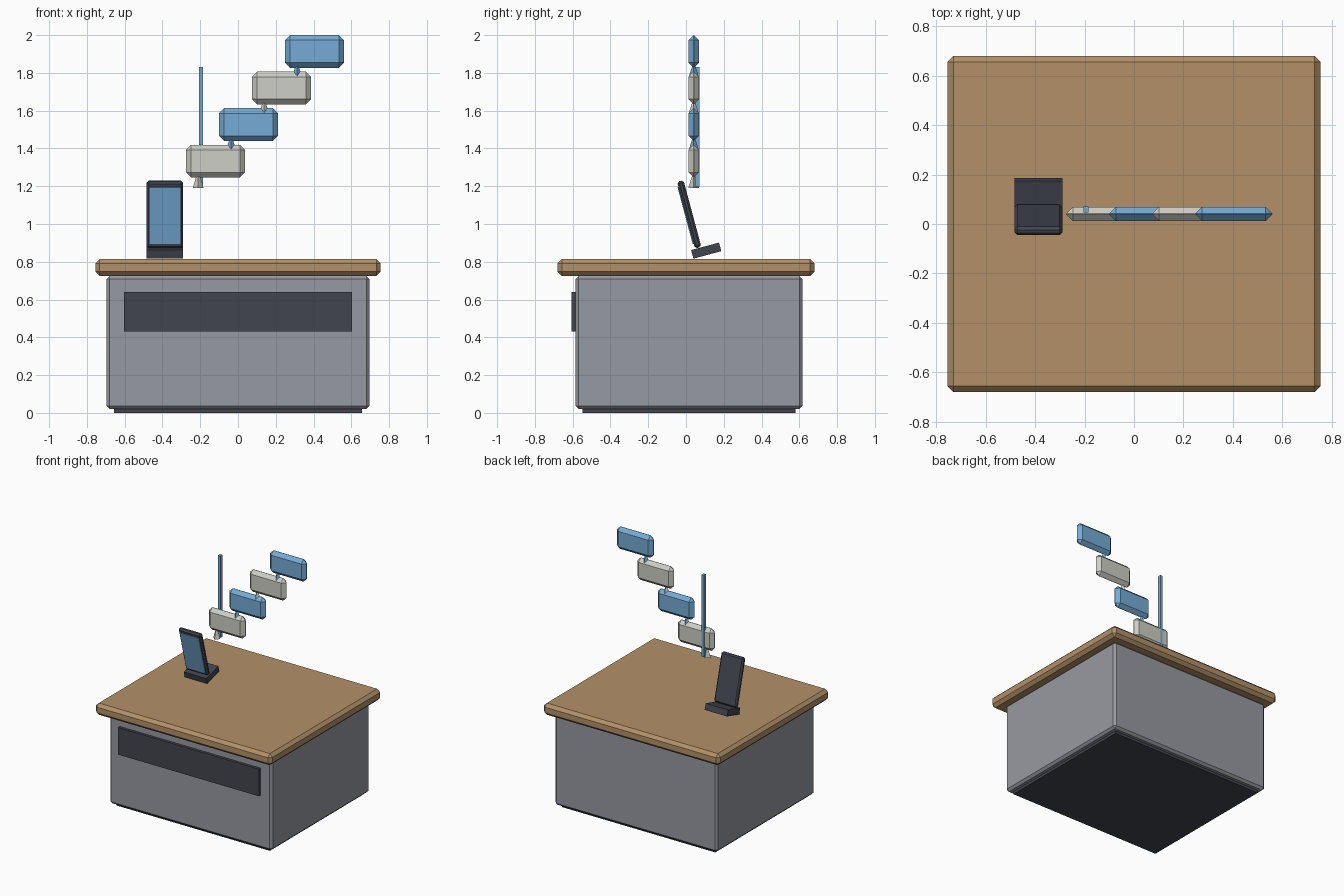
import bpy, bmesh, math
from mathutils import Matrix

if "Cube" in bpy.data.objects:
    bpy.data.objects.remove(bpy.data.objects["Cube"])


def material(name, rgb):
    m = bpy.data.materials.new(name)
    m.diffuse_color = (*rgb, 1)
    m.use_nodes = True
    m.node_tree.nodes["Principled BSDF"].inputs["Base Color"].default_value = m.diffuse_color
    return m


WOOD = material("wood", (0.45, 0.28, 0.14))
GREY = material("cabinet grey", (0.31, 0.32, 0.36))
DARK = material("charcoal", (0.055, 0.06, 0.078))
BLUE = material("light blue", (0.18, 0.41, 0.67))
PALE = material("pale grey", (0.62, 0.62, 0.57))


def finish(name, bm, mat):
    bmesh.ops.recalc_face_normals(bm, faces=bm.faces)
    me = bpy.data.meshes.new(name)
    bm.to_mesh(me)
    bm.free()
    me.materials.append(mat)
    ob = bpy.data.objects.new(name, me)
    bpy.context.collection.objects.link(ob)
    return ob


def box(name, centre, size, mat, chamfer=0, tilt=0):
    """Box with optional one-step chamfer, tilted about x."""
    bm = bmesh.new()
    bmesh.ops.create_cube(bm, size=1, matrix=Matrix.Diagonal((*size, 1)))
    if chamfer:
        bmesh.ops.bevel(bm, geom=bm.edges[:], offset=chamfer, segments=1,
                        affect='EDGES', profile=0.5)
    ob = finish(name, bm, mat)
    ob.location = centre
    ob.rotation_euler.x = math.radians(tilt)
    return ob


# Desk
box("plinth", (0, 0.016, 0.0175), (1.312, 1.126, 0.035), DARK)
box("cabinet", (0, 0.016, 0.3725), (1.392, 1.202, 0.705), GREY, 0.017)
box("drawer_panel", (0, -0.59, 0.536), (1.206, 0.032, 0.21), DARK)
box("desk_top", (0, 0, 0.77), (1.51, 1.36, 0.09), WOOD, 0.023)

# Leaning device on its wedge foot
X = -0.387
TILT = 15
box("device_foot", (X, 0.107, 0.859), (0.193, 0.153, 0.047), DARK, 0, TILT)
box("device_body", (X, 0.017, 1.051), (0.193, 0.035, 0.366), DARK, 0.011, TILT)
a = math.radians(TILT)
d = 0.0185  # distance of the screen in front of the body's middle
box("device_screen", (X, 0.017 - d * math.cos(a), 1.05 - d * math.sin(a)),
    (0.164, 0.008, 0.31), BLUE, 0, TILT)

# Floating thin rod
box("rod", (-0.195, 0.059, 1.513), (0.021, 0.024, 0.634), BLUE)

# Rising chain of speech bubbles with pointed tails
for i in range(4):
    mat = BLUE if i % 2 else PALE
    x, y, z = -0.119 + 0.1745 * i, 0.041, 1.333 + 0.1935 * i
    box(f"bubble_{i + 1}", (x, y, z), (0.312, 0.057, 0.173), mat, 0.027)
    bm = bmesh.new()
    bmesh.ops.create_cone(bm, cap_ends=True, segments=4, radius1=0.029,
                          radius2=0.001, depth=0.09)
    tail = finish(f"bubble_tail_{i + 1}", bm, mat)
    tail.location = (x - 0.092, y, z - 0.098)
